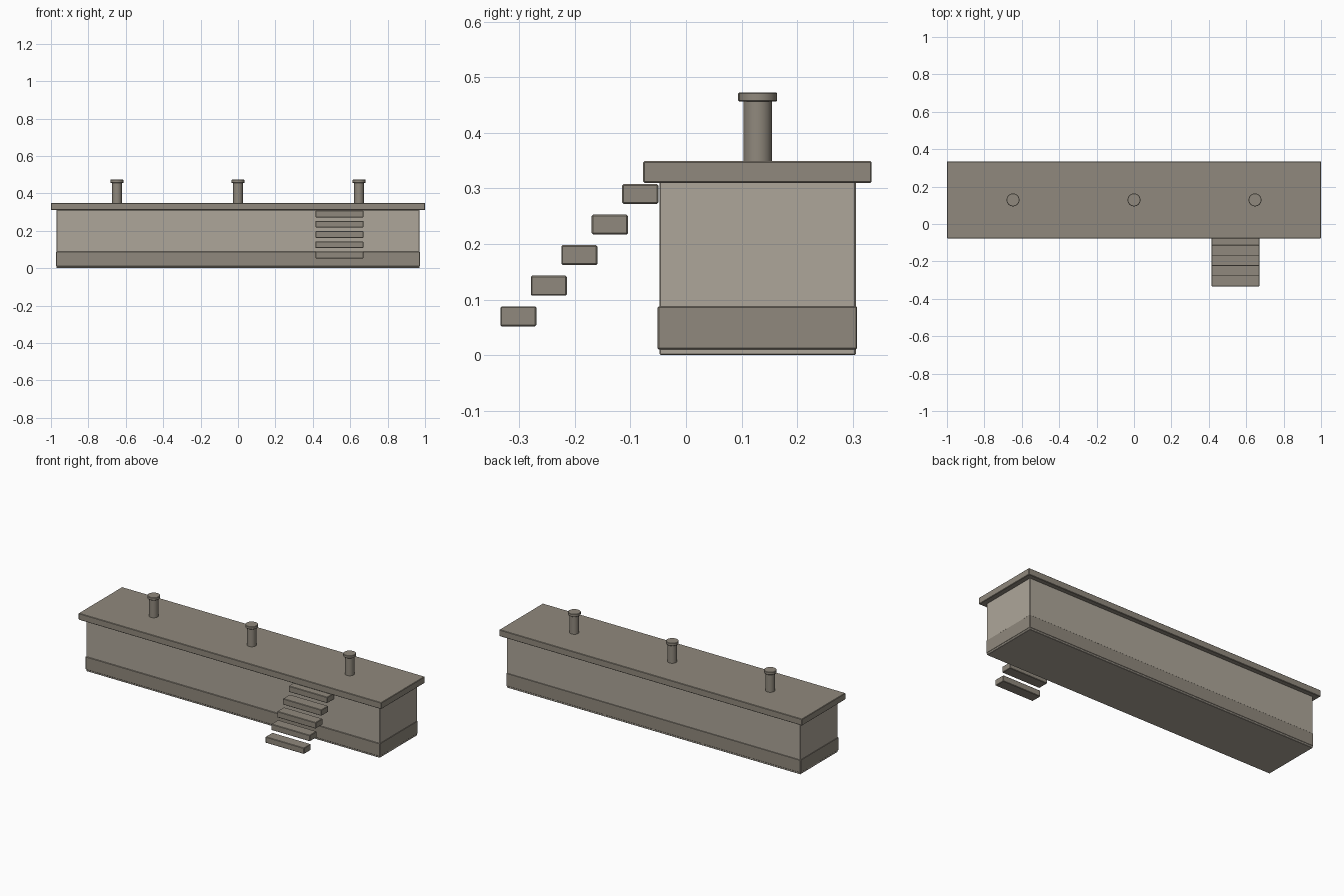
import bpy

if "Cube" in bpy.data.objects:
    bpy.data.objects.remove(bpy.data.objects["Cube"])

def material(name, color):
    m = bpy.data.materials.new(name)
    m.diffuse_color = (*color, 1)
    m.use_nodes = True
    m.node_tree.nodes["Principled BSDF"].inputs["Base Color"].default_value = m.diffuse_color
    return m

light = material("light_stone", (0.42, 0.38, 0.32))
dark = material("dark_stone", (0.28, 0.25, 0.205))

def finish(ob, name, mat, bevel):
    ob.name = name
    ob.data.materials.append(mat)
    mod = ob.modifiers.new("edge_bevel", "BEVEL")
    mod.width = bevel
    mod.segments = 1
    mod.limit_method = "ANGLE"
    mod.angle_limit = 0.9

def box(name, x, y, z, mat, bevel=0.0025):
    """Box from (min, max) ranges on each axis."""
    ranges = (x, y, z)
    bpy.ops.mesh.primitive_cube_add(size=1, location=[(a + b) / 2 for a, b in ranges])
    ob = bpy.context.object
    ob.scale = [b - a for a, b in ranges]
    bpy.ops.object.transform_apply(location=False, rotation=False, scale=True)
    finish(ob, name, mat, bevel)

def cylinder(name, x, y, z, radius, mat):
    bpy.ops.mesh.primitive_cylinder_add(vertices=16, radius=radius, depth=z[1] - z[0],
                                        location=(x, y, (z[0] + z[1]) / 2))
    ob = bpy.context.object
    bpy.ops.object.shade_smooth_by_angle()
    finish(ob, name, mat, 0.002)

# Quay wall, base band and overhanging deck slab
box("wall", (-0.97, 0.97), (-0.048, 0.306), (0, 0.312), light)
box("base_band", (-0.972, 0.972), (-0.051, 0.308), (0.010, 0.088), dark)
box("deck_slab", (-1, 1), (-0.077, 0.334), (0.31, 0.349), dark)

# Mooring posts with wider heads
for i, x in enumerate((-0.647, 0, 0.647)):
    cylinder(f"post_{i}", x, 0.129, (0.347, 0.458), 0.026, dark)
    cylinder(f"post_head_{i}", x, 0.129, (0.456, 0.473), 0.035, dark)

# Floating steps rising to the deck
for i in range(5):
    y, z = -0.334 + 0.0548 * i, 0.052 + 0.055 * i
    box(f"step_{i}", (0.415, 0.67), (y, y + 0.065), (z, z + 0.036), dark)
